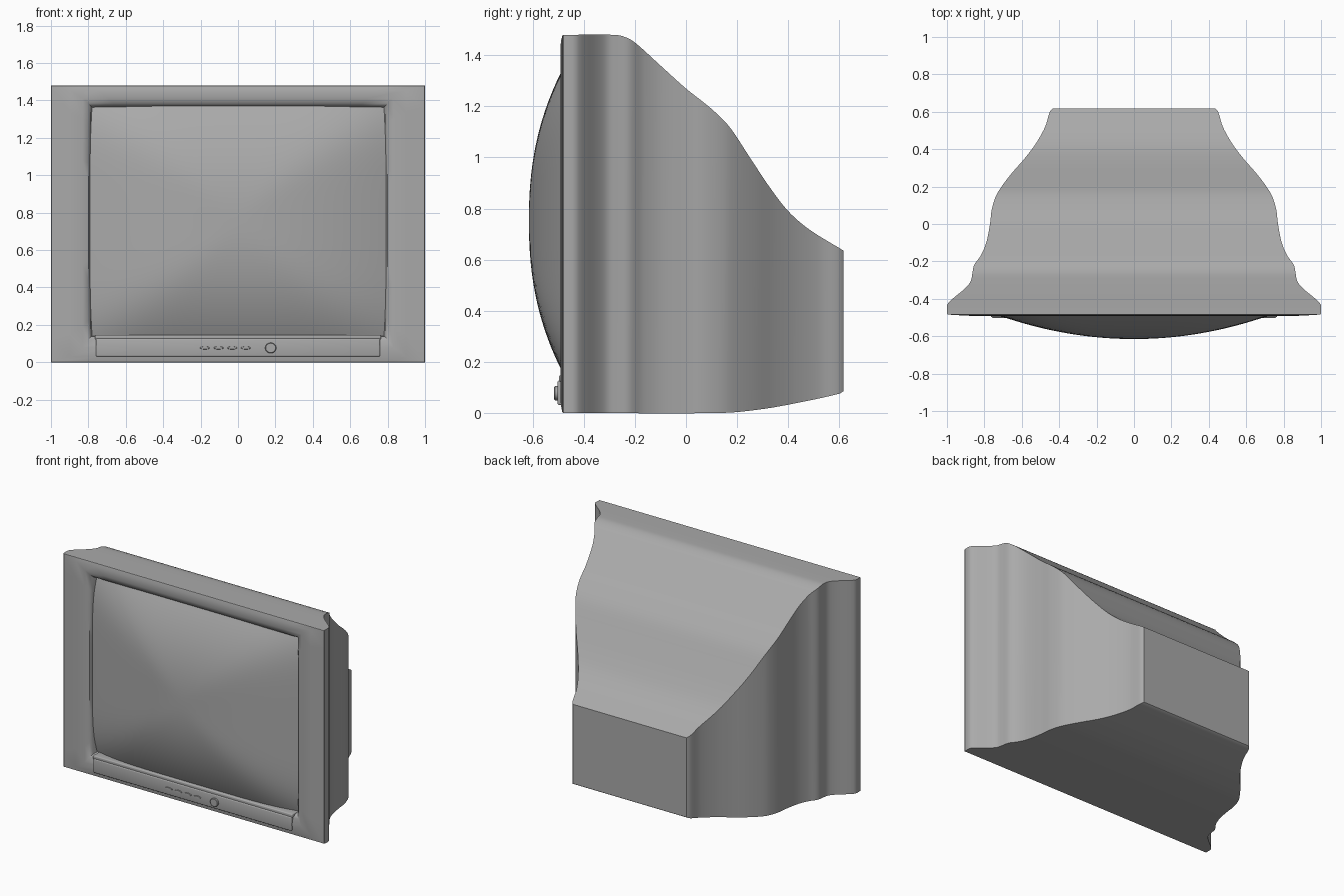
import bpy, bmesh, math
from mathutils import Vector

old = bpy.data.objects.get("Cube")
if old:
    bpy.data.objects.remove(old, do_unlink=True)

# One grey plastic for everything
grey = bpy.data.materials.new("grey_plastic")
grey.use_nodes = True
colour = (0.4, 0.4, 0.4, 1)
grey.diffuse_color = colour
grey.node_tree.nodes["Principled BSDF"].inputs["Base Color"].default_value = colour


def finish(name, bm, angle=40):
    bmesh.ops.recalc_face_normals(bm, faces=bm.faces)
    mesh = bpy.data.meshes.new(name)
    bm.to_mesh(mesh)
    bm.free()
    mesh.materials.append(grey)
    ob = bpy.data.objects.new(name, mesh)
    bpy.context.collection.objects.link(ob)
    bpy.ops.object.select_all(action='DESELECT')
    ob.select_set(True)
    bpy.context.view_layer.objects.active = ob
    bpy.ops.object.shade_smooth_by_angle(angle=math.radians(angle))
    return ob


def curve_at(points, y):
    """Smooth interpolation through (y, value) points."""
    if y <= points[0][0]:
        return points[0][1]
    if y >= points[-1][0]:
        return points[-1][1]
    i = max(k for k, p in enumerate(points) if p[0] <= y)

    def slope(k):
        lo, hi = max(k - 1, 0), min(k + 1, len(points) - 1)
        return (points[hi][1] - points[lo][1]) / (points[hi][0] - points[lo][0])
    (y0, a), (y1, b) = points[i], points[i + 1]
    h = y1 - y0
    t = (y - y0) / h
    return ((2*t**3 - 3*t*t + 1) * a + (t**3 - 2*t*t + t) * h * slope(i)
            + (3*t*t - 2*t**3) * b + (t**3 - t*t) * h * slope(i + 1))


def loft(bm, rings):
    """Join closed rings of points; return the vertex rings."""
    loops = [[bm.verts.new(p) for p in r] for r in rings]
    for r, s in zip(loops, loops[1:]):
        for i in range(len(r)):
            j = (i + 1) % len(r)
            bm.faces.new((r[i], r[j], s[j], s[i]))
    return loops


# Cabinet: rectangular sections following width, top and bottom curves
width = [(-.48, 1), (-.43, .998), (-.4, .97), (-.35, .91), (-.31, .875), (-.27, .865),
         (-.22, .855), (-.17, .82), (-.1, .79), (0, .77), (.08, .76), (.15, .738),
         (.2, .708), (.27, .655), (.35, .585), (.43, .525), (.52, .475), (.6, .45), (.617, .435)]
top = [(-.48, 1.48), (-.28, 1.48), (-.24, 1.472), (-.2, 1.45), (-.1, 1.36), (0, 1.27),
       (.1, 1.19), (.17, 1.12), (.25, 1.0), (.33, .88), (.4, .79), (.48, .72), (.617, .635)]
bottom = [(-.48, 0), (.14, 0), (.3, .015), (.45, .042), (.6, .075), (.617, .085)]
sections = []
steps = 90
for k in range(steps + 1):
    y = -.48 + 1.097 * k / steps
    w, t, b = (curve_at(c, y) for c in (width, top, bottom))
    sections.append([(-w, y, b), (w, y, b), (w, y, t), (-w, y, t)])
bm = bmesh.new()
loops = loft(bm, sections)
bm.faces.new(loops[-1])
finish("cabinet", bm)


# Front frame: nested outlines stepping in to the screen opening
def outline(hw, z0, z1, y, bow=0, n=12):
    corners = [(-hw, z0), (hw, z0), (hw, z1), (-hw, z1)]
    pts = []
    for i in range(4):
        (xa, za), (xb, zb) = corners[i], corners[(i + 1) % 4]
        for k in range(n):
            s = k / n
            push = bow * 4 * s * (1 - s)
            side = (0, 1, 0, -1)[i]
            pts.append((xa + (xb - xa) * s + side * push, y, za + (zb - za) * s))
    return pts


bm = bmesh.new()
loft(bm, [outline(1, 0, 1.48, -.48),
          outline(.997, .002, 1.478, -.484),
          outline(.9, .03, 1.455, -.49),
          outline(.83, .08, 1.41, -.492),
          outline(.80, .12, 1.385, -.482),
          outline(.785, .138, 1.367, -.465, .008),
          outline(.775, .145, 1.36, -.39, .012)])
finish("front_frame", bm, 45)

# Bulging picture tube
bm = bmesh.new()
nx, nz, power = 40, 32, 2.6
grid = []
for j in range(nz + 1):
    row = []
    for i in range(nx + 1):
        x = -.79 + 1.58 * i / nx
        v = -.625 + 1.25 * j / nz
        sx = .125 * (abs(x) / .72) ** 2
        sz = .125 * (abs(v) / .58) ** 2.3
        sag = (sx ** power + sz ** power) ** (1 / power)
        row.append(bm.verts.new((x, -.615 + sag, .752 + v)))
    grid.append(row)
for a, b in zip(grid, grid[1:]):
    for i in range(nx):
        bm.faces.new((a[i], a[i + 1], b[i + 1], b[i]))
finish("screen", bm)


# Control strip below the screen
def rounded_box(name, lo, hi, radius):
    bm = bmesh.new()
    bmesh.ops.create_cube(bm, size=1)
    lo, hi = Vector(lo), Vector(hi)
    for v in bm.verts:
        v.co = Vector(((lo[i] + hi[i]) / 2 + v.co[i] * (hi[i] - lo[i])) for i in range(3))
    bmesh.ops.bevel(bm, geom=list(bm.edges), offset=radius, segments=3,
                    profile=.5, affect='EDGES')
    return finish(name, bm)


rounded_box("control_strip", (-.76, -.503, .03), (.76, -.44, .128), .008)
rounded_box("strip_ridge", (-.765, -.498, .122), (.765, -.42, .147), .006)


# Buttons and power knob
def disc(name, x, z, rx, rz, front):
    bm = bmesh.new()
    rings = []
    for scale, y in ((1, -.49), (1, front + .003), (.88, front)):
        rings.append([(x + rx * scale * math.cos(a), y, z + rz * scale * math.sin(a))
                      for a in (math.tau * k / 24 for k in range(24))])
    loops = loft(bm, rings)
    bm.faces.new(loops[-1])
    finish(name, bm)


for k in range(4):
    disc(f"button_{k + 1}", -.177 + .073 * k, .077, .026, .008, -.508)
disc("power_knob", .175, .077, .03, .028, -.516)
